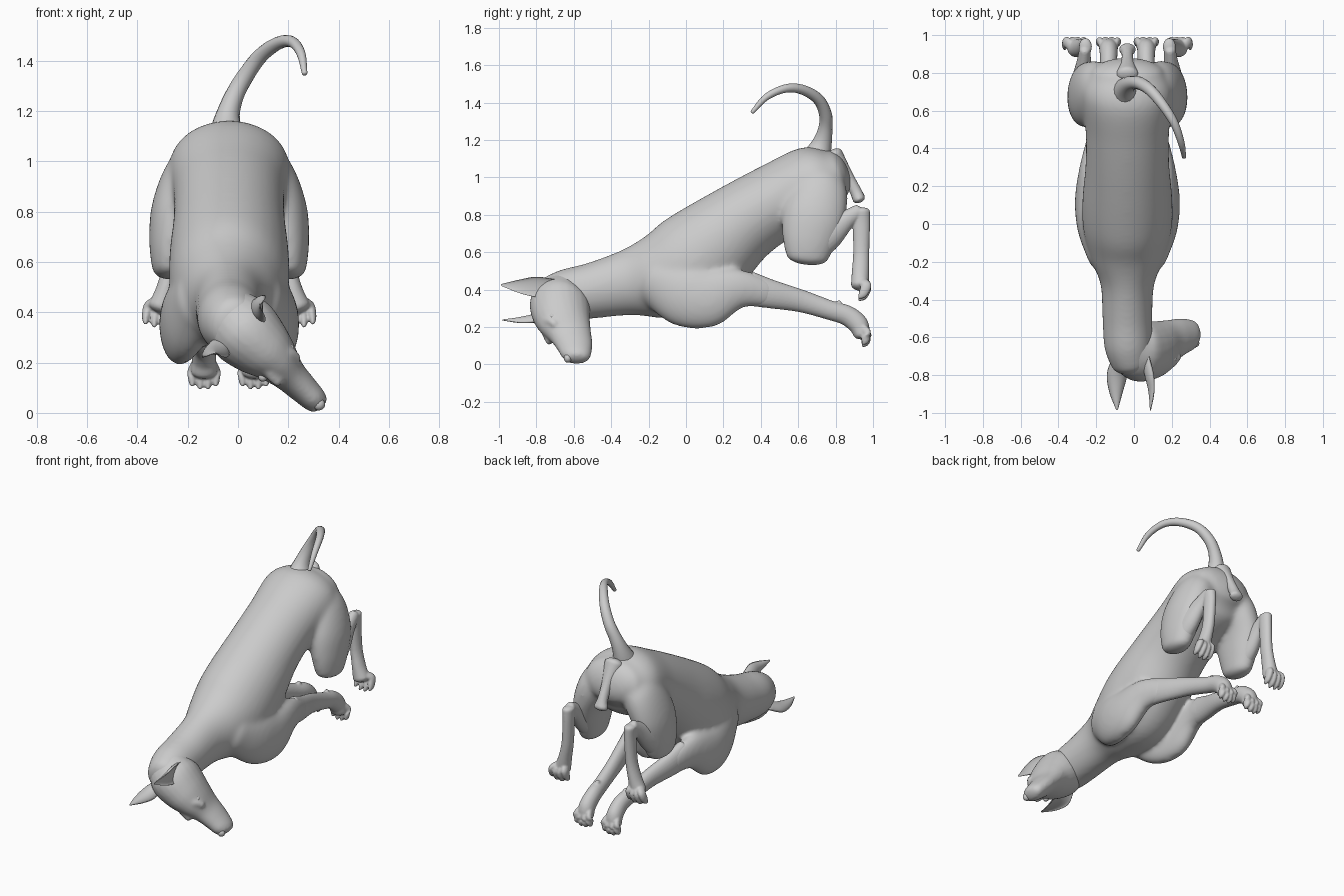
import bpy, bmesh, math
from mathutils import Vector

C = -0.035   # mirror line of the trunk


def loft(bm, pts, up=(0, 0, 1), segs=24, steps=5, cap=0.6, dent=None):
    """Smooth tube through (x, y, z, half_width, half_height) stations."""
    P = [Vector(p) for p in pts]
    P = [2 * P[0] - P[1]] + P + [2 * P[-1] - P[-2]]
    st = []
    for i in range(1, len(P) - 2):
        a, b, c, d = P[i - 1:i + 3]
        for k in range(steps + (i == len(P) - 3)):
            t = k / steps
            st.append(0.5 * (2 * b + (c - a) * t + (2 * a - 5 * b + 4 * c - d) * t * t
                             + (3 * b - a - 3 * c + d) * t ** 3))
    rows = []
    n = len(st)
    for i, s in enumerate(st):
        g = max(1, min(4, i, n - 1 - i))
        t = (Vector(st[min(i + g, n - 1)][:3]) - Vector(st[max(i - g, 0)][:3])).normalized()
        u = Vector(up).cross(t).normalized()
        rows.append((Vector(s[:3]), u, t.cross(u), t, s[3], s[4]))

    def end(row, sgn):
        p, u, v, t, w, h = row
        out = []
        for a in (25, 50, 70, 85):
            r = math.radians(a)
            out.append((p + t * sgn * cap * min(w, h) * math.sin(r), u, v, t,
                        w * math.cos(r), h * math.cos(r)))
        return out
    rows = end(rows[0], -1)[::-1] + rows + end(rows[-1], 1)
    rings = []
    for p, u, v, t, w, h in rows:
        ring = []
        for k in range(segs):
            a = 2 * math.pi * k / segs
            sv = math.sin(a)
            if dent and sv < 0:
                sv *= -dent
            ring.append(bm.verts.new(p + u * w * math.cos(a) + v * h * sv))
        rings.append(ring)
    for r, q in zip(rings, rings[1:]):
        for k in range(segs):
            j = (k + 1) % segs
            bm.faces.new((r[k], r[j], q[j], q[k]))
    bm.faces.new(rings[0][::-1])
    bm.faces.new(rings[-1])


def finish(name, bm, voxel=0.0, smooth=4):
    """Make the object; a voxel size welds overlapping lofts into one skin."""
    bmesh.ops.recalc_face_normals(bm, faces=bm.faces)
    me = bpy.data.meshes.new(name)
    bm.to_mesh(me)
    bm.free()
    for f in me.polygons:
        f.use_smooth = True
    ob = bpy.data.objects.new(name, me)
    bpy.context.collection.objects.link(ob)
    if voxel:
        m = ob.modifiers.new("weld", "REMESH")
        m.mode, m.voxel_size, m.use_smooth_shade = "VOXEL", voxel, True
        s = ob.modifiers.new("soften", "SMOOTH")
        s.factor, s.iterations = 0.5, smooth
    return ob


def side(s, pts):
    return [(C + s * p[0],) + tuple(p[1:]) for p in pts]


def ball(name, loc, r, scale=(1, 1, 1)):
    bm = bmesh.new()
    bmesh.ops.create_uvsphere(bm, u_segments=16, v_segments=10, radius=r)
    bmesh.ops.scale(bm, vec=scale, verts=bm.verts)
    bmesh.ops.translate(bm, vec=loc, verts=bm.verts)
    return finish(name, bm)


# Trunk with neck, shoulders and thighs in one skin
bm = bmesh.new()
loft(bm, [(C, .79, 1.01, .20, .14), (C, .69, .975, .24, .20), (C, .50, .88, .222, .205),
          (C, .31, .765, .222, .22), (C, .13, .62, .238, .26), (C, -.02, .51, .235, .27),
          (C, -.18, .463, .195, .22), (C, -.32, .435, .142, .175),
          (C, -.50, .395, .132, .15), (-.03, -.64, .37, .128, .14),
          (-.015, -.73, .35, .11, .12)], segs=32)
for s in (-1, 1):
    loft(bm, side(s, [(.12, -.17, .45, .09, .13), (.18, -.02, .37, .085, .165),
                      (.203, .13, .355, .075, .155), (.195, .29, .405, .06, .105),
                      (.17, .44, .38, .048, .075)]))
    loft(bm, side(s, [(.08, .73, 1.03, .09, .09), (.15, .715, .94, .11, .15),
                      (.212, .685, .80, .10, .17), (.234, .66, .67, .085, .148),
                      (.242, .648, .57, .066, .115)]), up=(0, 1, 0))
finish("body", bm, 0.012, 22)

# Soft parts below the tail
bm = bmesh.new()
loft(bm, [(C, .79, 1.12, .06, .05), (C, .86, 1.01, .034, .034), (C, .905, .93, .032, .032),
          (C, .925, .885, .046, .035)], up=(0, 1, 0))
finish("rear_pouch", bm, 0.008)

# Head, tucked down and turned to the side
bm = bmesh.new()
loft(bm, [(-.04, -.65, .39, .12, .12), (.02, -.675, .33, .145, .158),
          (.09, -.665, .265, .128, .155), (.145, -.645, .215, .10, .138),
          (.20, -.615, .155, .071, .112), (.255, -.595, .10, .06, .096),
          (.30, -.587, .056, .052, .082), (.315, -.587, .04, .046, .072)],
     up=(0, -1, 0))
loft(bm, [(.16, -.73, .12, .02, .02), (.13, -.745, .165, .028, .025),
          (.16, -.75, .21, .035, .03), (.20, -.735, .235, .028, .025),
          (.235, -.70, .215, .02, .02)], up=(0, -1, 0), segs=12)      # brow
finish("head", bm, 0.009, 8)
ball("nose", (.322, -.632, .034), .027, (.9, .8, .9))
ball("eye_left", (.206, -.715, .256), .018)
ball("eye_right", (.099, -.715, .142), .018)

# Hollow pointed ears
bm = bmesh.new()
loft(bm, [(.08, -.70, .41, .045, .045), (.105, -.80, .415, .054, .048),
          (.108, -.89, .418, .036, .032), (.09, -.985, .425, .006, .006)],
     up=(-1, 0, 0), dent=.3)
finish("ear_left", bm)
bm = bmesh.new()
loft(bm, [(-.07, -.72, .26, .045, .045), (-.09, -.80, .225, .054, .048),
          (-.095, -.89, .222, .036, .032), (-.09, -.98, .235, .006, .006)],
     up=(0, 0, 1), dent=.3)
finish("ear_right", bm)

# Tail
bm = bmesh.new()
loft(bm, [(-.045, .69, 1.09, .085, .08), (-.042, .725, 1.175, .055, .05),
          (-.015, .745, 1.26, .038, .038), (.03, .745, 1.34, .034, .034),
          (.09, .705, 1.42, .03, .03), (.16, .62, 1.47, .026, .026),
          (.215, .53, 1.475, .022, .022), (.25, .43, 1.43, .018, .018),
          (.265, .355, 1.35, .011, .011)], up=(1, 0, 0), segs=16)
finish("tail", bm)

# Lower legs with toes
for s, tag in ((1, "left"), (-1, "right")):
    bm = bmesh.new()
    loft(bm, side(s, [(.185, .34, .405, .05, .092), (.165, .46, .375, .046, .076),
                      (.13, .62, .338, .042, .06), (.11, .77, .29, .042, .052),
                      (.10, .86, .262, .045, .054), (.10, .92, .215, .048, .054),
                      (.10, .94, .165, .052, .045)]))
    loft(bm, side(s, [(.10, .79, .31, .018, .02), (.10, .822, .333, .013, .013)]), segs=12)
    for k in (-1.5, -.5, .5, 1.5):
        low = .115 + .012 * (abs(k) > 1)
        loft(bm, side(s, [(.10 + k * .022, .94, .195, .017, .025),
                          (.10 + k * .028, .966, low + .04, .02, .027),
                          (.10 + k * .031, .957, low, .016, .022),
                          (.10 + k * .031, .945, low - .017, .007, .008)]), segs=12)
    finish("front_leg_" + tag, bm, 0.006, 3)

    bm = bmesh.new()
    loft(bm, side(s, [(.24, .68, .64, .066, .10), (.238, .77, .70, .055, .08),
                      (.23, .86, .775, .038, .05), (.225, .925, .82, .03, .038)]))
    loft(bm, side(s, [(.222, .938, .82, .034, .046), (.222, .938, .74, .032, .046),
                      (.23, .937, .60, .033, .043), (.25, .933, .50, .038, .046),
                      (.27, .93, .425, .05, .048)]), up=(0, 1, 0))
    for k in (-1.5, -.5, .5, 1.5):
        low = .365 + .012 * (abs(k) > 1)
        loft(bm, side(s, [(.268 + k * .02, .94, .445, .017, .027),
                          (.277 + k * .03, .963, low + .045, .02, .029),
                          (.28 + k * .034, .945, low, .016, .024),
                          (.28 + k * .035, .925, low - .02, .007, .009)]),
             up=(0, 1, 0), segs=12)
    finish("hind_leg_" + tag, bm, 0.006, 3)
